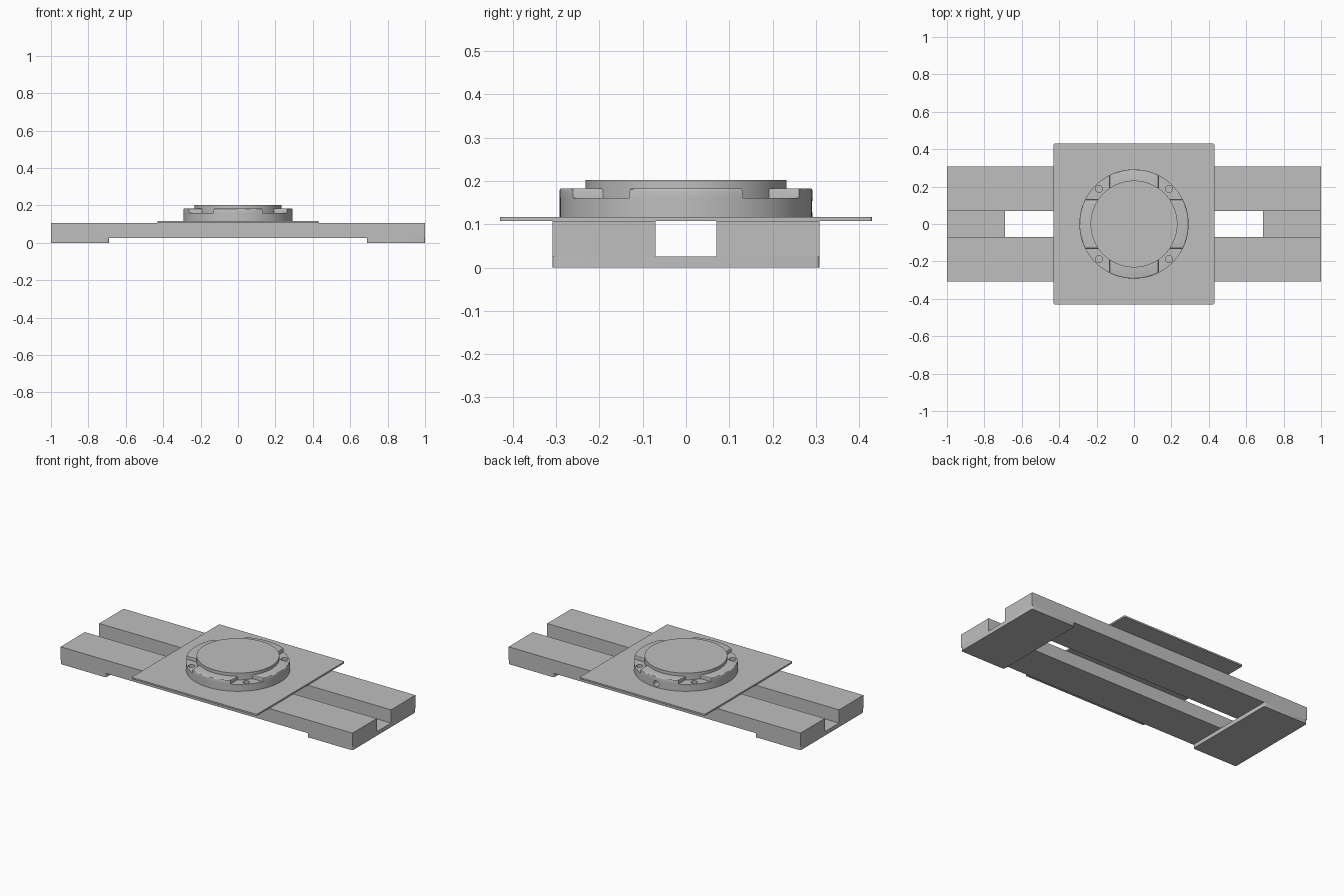
import bpy, bmesh, math
from mathutils import Matrix

cube = bpy.data.objects.get("Cube")
if cube:
    bpy.data.objects.remove(cube, do_unlink=True)

grey = bpy.data.materials.new("plain_grey")
grey.use_nodes = True
colour = (0.52, 0.52, 0.52, 1)
grey.diffuse_color = colour
grey.node_tree.nodes["Principled BSDF"].inputs["Base Color"].default_value = colour


def finish(bm, name, smooth=False):
    """Turn a bmesh into a coloured object."""
    bmesh.ops.recalc_face_normals(bm, faces=bm.faces)
    mesh = bpy.data.meshes.new(name)
    bm.to_mesh(mesh)
    bm.free()
    mesh.materials.append(grey)
    ob = bpy.data.objects.new(name, mesh)
    bpy.context.collection.objects.link(ob)
    if smooth:
        bpy.ops.object.select_all(action="DESELECT")
        ob.select_set(True)
        bpy.context.view_layer.objects.active = ob
        bpy.ops.object.shade_smooth_by_angle(angle=math.radians(30))
    return ob


def prism(points, z0, z1):
    """Extrude a flat outline upwards."""
    bm = bmesh.new()
    face = bm.faces.new([bm.verts.new((x, y, z0)) for x, y in points])
    ext = bmesh.ops.extrude_face_region(bm, geom=[face])
    for v in ext["geom"]:
        if isinstance(v, bmesh.types.BMVert):
            v.co.z = z1
    return bm


def block(name, x0, x1, y0, y1, z0, z1, corner=0):
    bm = prism([(x0, y0), (x1, y0), (x1, y1), (x0, y1)], z0, z1)
    if corner:
        upright = [e for e in bm.edges
                   if abs(e.verts[0].co.z - e.verts[1].co.z) > 1e-4]
        bmesh.ops.bevel(bm, geom=upright, offset=corner, segments=4,
                        profile=0.5, affect="EDGES")
    return finish(bm, name, bool(corner))


def arc(r, a0, a1, n):
    return [(r * math.cos(a0 + (a1 - a0) * i / n),
             r * math.sin(a0 + (a1 - a0) * i / n)) for i in range(n + 1)]


def disc(r, z0, z1, n=96):
    return prism(arc(r, 0, math.tau, n)[:-1], z0, z1)


# Rails, end plates and deck
for side, y0, y1 in (("right", -0.308, -0.07), ("left", 0.07, 0.308)):
    block(side + "_rail", -1, 1, y0, y1, 0.025, 0.107)
block("right_end_plate", -1, -0.69, -0.308, 0.308, 0, 0.025, 0.008)
block("left_end_plate", 0.69, 1, -0.308, 0.308, 0, 0.025, 0.008)
block("deck", -0.43, 0.43, -0.43, 0.43, 0.107, 0.117, 0.007)

# Round flange with four screw holes and a side hole
R, INNER, HALF = 0.292, 0.232, 0.13
flange = finish(disc(R, 0.117, 0.16), "flange")
holes = bmesh.new()
for i in range(4):
    a = math.radians(45 + 90 * i)
    bmesh.ops.create_cone(
        holes, cap_ends=True, segments=24, radius1=0.019, radius2=0.019, depth=0.06,
        matrix=Matrix.Translation((0.265 * math.cos(a), 0.265 * math.sin(a), 0.155)))
bmesh.ops.create_cone(
    holes, cap_ends=True, segments=24, radius1=0.018, radius2=0.018, depth=0.1,
    matrix=Matrix.Translation((0, 0.29, 0.14)) @ Matrix.Rotation(math.pi / 2, 4, "X"))
cutter = finish(holes, "hole_cutter")
cutter.hide_render = True
cutter.hide_viewport = True
cut = flange.modifiers.new("holes", "BOOLEAN")
cut.object = cutter
cut.solver = "EXACT"
bpy.context.view_layer.update()
mesh = bpy.data.meshes.new_from_object(
    flange.evaluated_get(bpy.context.evaluated_depsgraph_get()))
flange.modifiers.clear()
flange.data = mesh
bpy.data.objects.remove(cutter, do_unlink=True)
bpy.ops.object.select_all(action="DESELECT")
flange.select_set(True)
bpy.context.view_layer.objects.active = flange
bpy.ops.object.shade_smooth_by_angle(angle=math.radians(30))

# Raised turntable top
finish(disc(INNER, 0.16, 0.202), "turntable", True)

# Four raised pads with softened upper edges
outer, inner = math.asin(HALF / R), math.asin(HALF / (INNER - 0.006))
TOP = 0.183
for i, side in enumerate(("left", "back", "right", "front")):
    outline = arc(R, -outer, outer, 20) + arc(INNER - 0.006, inner, -inner, 20)
    bm = prism(outline, 0.16, TOP)
    rim = [e for e in bm.edges
           if all(v.co.z > TOP - 1e-4 for v in e.verts)
           and max(v.co.xy.length for v in e.verts) > INNER]
    bmesh.ops.bevel(bm, geom=rim, offset=0.005, segments=3,
                    profile=0.5, affect="EDGES")
    bmesh.ops.rotate(bm, verts=bm.verts, matrix=Matrix.Rotation(i * math.pi / 2, 3, "Z"))
    finish(bm, side + "_pad", True)
